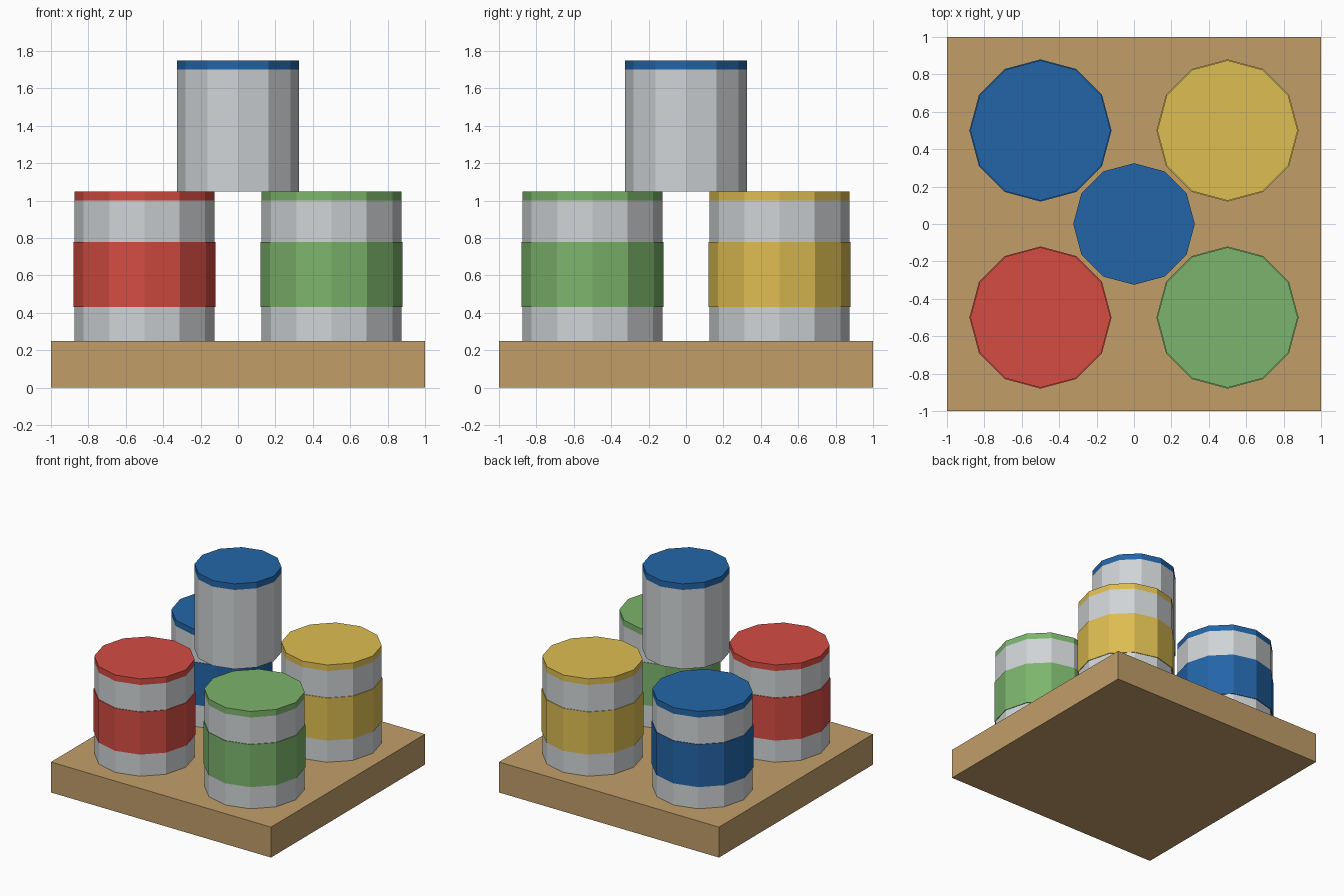
import bpy, bmesh
from math import cos, sin, pi

if "Cube" in bpy.data.objects:
    bpy.data.objects.remove(bpy.data.objects["Cube"])


def material(name, rgb):
    # sRGB 0-255 to linear
    lin = [((c / 255 + 0.055) / 1.055) ** 2.4 for c in rgb]
    m = bpy.data.materials.new(name)
    m.diffuse_color = (*lin, 1)
    m.use_nodes = True
    m.node_tree.nodes["Principled BSDF"].inputs["Base Color"].default_value = m.diffuse_color
    return m


wood = material("wood", (194, 158, 105))
silver = material("silver", (208, 212, 214))
red = material("red", (212, 76, 66))
green = material("green", (124, 180, 108))
blue = material("blue", (35, 101, 168))
yellow = material("yellow", (221, 189, 82))

SIDES = 12


def finish(bm, name, mats, location):
    bmesh.ops.recalc_face_normals(bm, faces=bm.faces)
    mesh = bpy.data.meshes.new(name)
    bm.to_mesh(mesh)
    bm.free()
    for m in mats:
        mesh.materials.append(m)
    ob = bpy.data.objects.new(name, mesh)
    ob.location = location
    bpy.context.collection.objects.link(ob)


def can(name, paint, location, radius, height, label=None):
    """Turned tin: painted lid strip and optional raised label band."""
    lid = height - 0.05
    profile = [(radius, 0)]
    if label:
        lo, hi = label
        profile += [(radius, lo), (radius + 0.005, lo),
                    (radius + 0.005, hi), (radius, hi)]
    profile += [(radius, lid), (radius, height)]
    bm = bmesh.new()
    rings = [[bm.verts.new((r * cos(2 * pi * i / SIDES),
                            r * sin(2 * pi * i / SIDES), z))
              for i in range(SIDES)] for r, z in profile]
    for a, b in zip(rings, rings[1:]):
        for i in range(SIDES):
            j = (i + 1) % SIDES
            bm.faces.new((a[i], a[j], b[j], b[i]))
    bm.faces.new(rings[0][::-1])
    bm.faces.new(rings[-1])
    # paint by height: lid and label band
    for f in bm.faces:
        z = f.calc_center_median().z
        on_label = label and label[0] - 1e-4 <= z <= label[1] + 1e-4
        f.material_index = 1 if z > lid or on_label else 0
    finish(bm, name, [silver, paint], location)


# Wooden base
bm = bmesh.new()
bmesh.ops.create_cube(bm, size=1)
bmesh.ops.scale(bm, vec=(2, 2, 0.25), verts=bm.verts)
finish(bm, "wooden_base", [wood], (0, 0, 0.125))

# Four labelled cans
for name, paint, x, y in (("red_can", red, -0.5, -0.5),
                          ("green_can", green, 0.5, -0.5),
                          ("blue_can", blue, -0.5, 0.5),
                          ("yellow_can", yellow, 0.5, 0.5)):
    can(name, paint, (x, y, 0.25), 0.375, 0.8, (0.18, 0.53))

# Plain can stacked in the middle
can("top_can", blue, (0, 0, 1.05), 0.325, 0.7)
